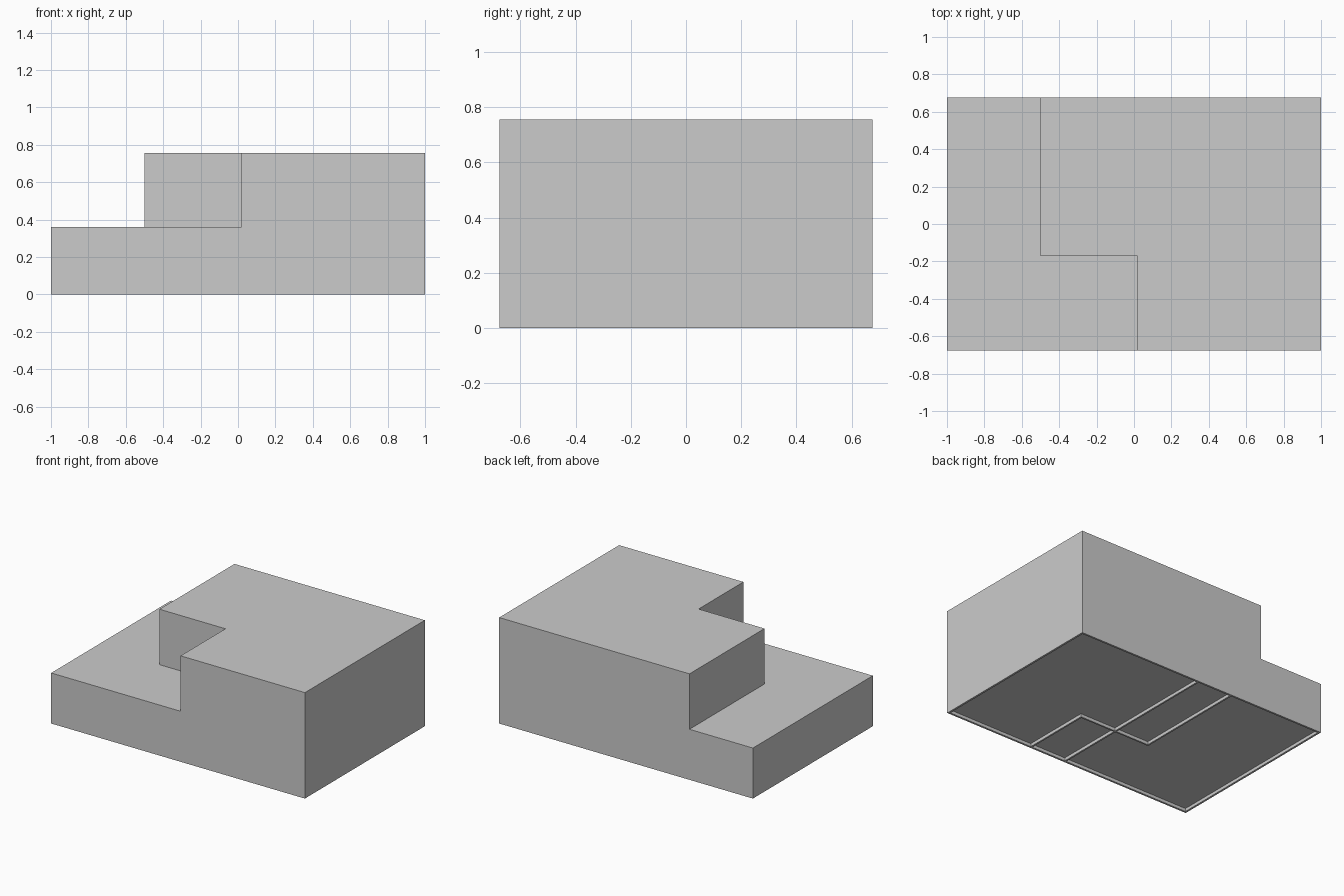
import bpy, bmesh

if "Cube" in bpy.data.objects:
    bpy.data.objects.remove(bpy.data.objects["Cube"])

X, Y, H = 1.0, 0.675, 0.755      # half width, half depth, height
STEP_Z = 0.36                    # top of the low terrace
RIM, T, DEPTH = 0.014, 0.006, 0.022   # underside rim, half rib, recess depth


def prisms(name, outlines, z0, z1):
    """One object made of upright prisms, one per outline."""
    bm = bmesh.new()
    for pts in outlines:
        lo = [bm.verts.new((x, y, z0)) for x, y in pts]
        hi = [bm.verts.new((x, y, z1)) for x, y in pts]
        bm.faces.new(lo[::-1])
        bm.faces.new(hi)
        n = len(pts)
        for i in range(n):
            j = (i + 1) % n
            bm.faces.new((lo[i], lo[j], hi[j], hi[i]))
    bmesh.ops.recalc_face_normals(bm, faces=bm.faces)
    me = bpy.data.meshes.new(name)
    bm.to_mesh(me)
    bm.free()
    ob = bpy.data.objects.new(name, me)
    bpy.context.collection.objects.link(ob)
    return ob


def rect(x0, y0, x1, y1):
    return [(x0, y0), (x1, y0), (x1, y1), (x0, y1)]


def cut(ob, cutter):
    mod = ob.modifiers.new(cutter.name, 'BOOLEAN')
    mod.operation = 'DIFFERENCE'
    mod.solver = 'EXACT'
    mod.object = cutter
    cutter.hide_render = True
    cutter.display_type = 'WIRE'


# Main block
body = prisms("stepped_block", [rect(-X, -Y, X, Y)], 0, H)

# Terrace: removes the upper left, deeper at the front
notch = prisms("terrace_cutter", [[(-1.2, -0.9), (0.02, -0.9), (0.02, -0.17),
                                   (-0.50, -0.17), (-0.50, 0.9), (-1.2, 0.9)]],
               STEP_Z, 1.0)
cut(body, notch)

# Shallow underside cells, leaving a thin rim and ribs between them
xa, xm, xb, ym = -0.255, 0.02, 0.305, -0.165
x0, x1, y0, y1 = -X + RIM, X - RIM, -Y + RIM, Y - RIM
cells = [
    [(x0, y0), (xm - T, y0), (xm - T, ym - T), (xa - T, ym - T), (xa - T, y1), (x0, y1)],
    rect(xa + T, ym + T, xm - T, y1),
    rect(xm + T, y0, xb - T, ym - T),
    [(xb + T, y0), (x1, y0), (x1, y1), (xm + T, y1), (xm + T, ym + T), (xb + T, ym + T)],
]
cut(body, prisms("underside_cutter", cells, -0.1, DEPTH))
